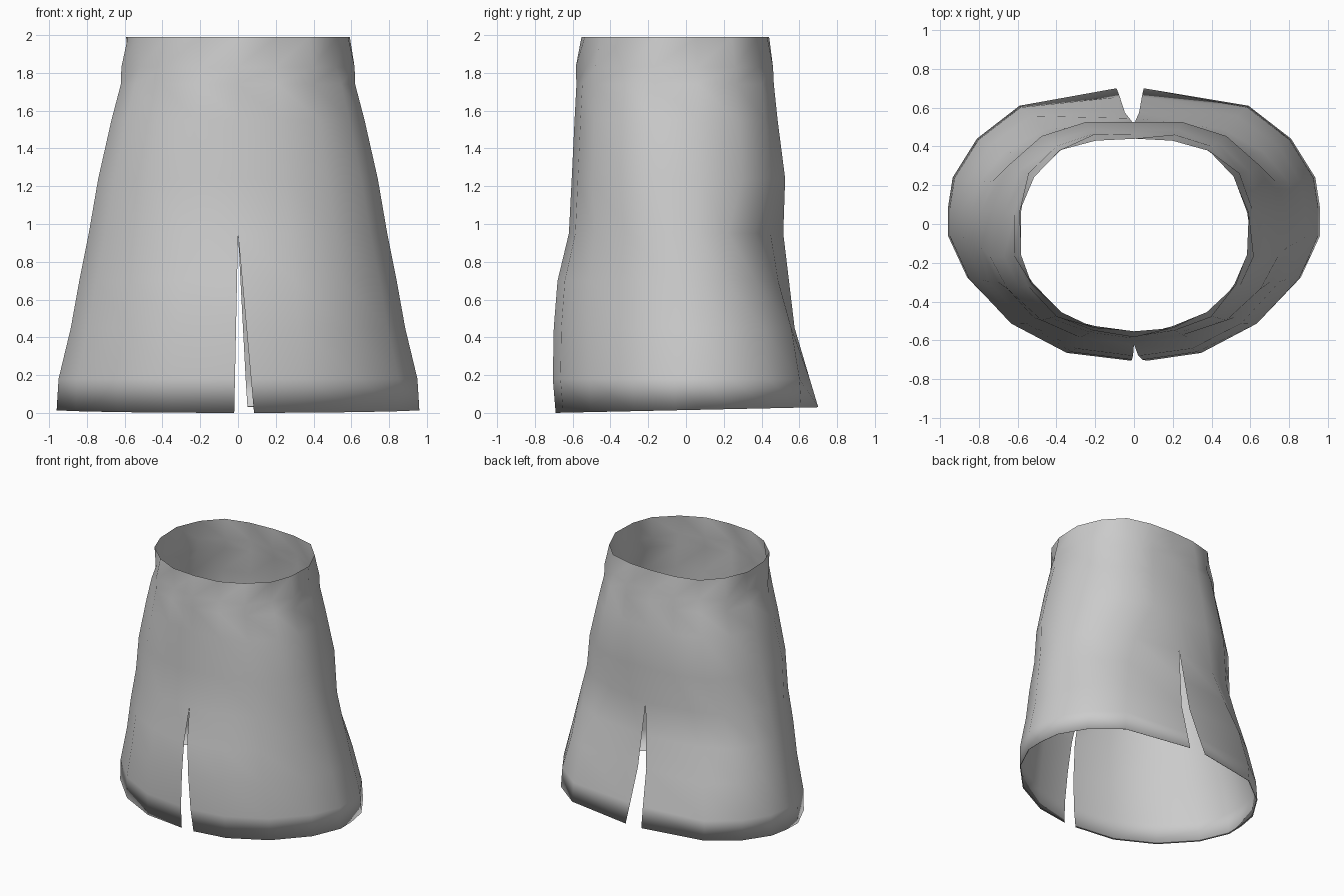
import bpy, bmesh

cube = bpy.data.objects.get("Cube")
if cube:
    bpy.data.objects.remove(cube, do_unlink=True)

# Half outlines of the waist and the hem, from back centre to front centre
WAIST = [(0, .44), (.2, .44), (.38, .38), (.52, .25), (.585, .06),
         (.59, -.16), (.52, -.31), (.38, -.46), (.2, -.53), (0, -.56)]
HEM = [(0, .70), (.59, .61), (.81, .44), (.935, .24), (.96, .08),
       (.96, -.06), (.86, -.28), (.64, -.51), (.35, -.66), (0, -.70)]

# Rings: height, half width, front depth, back depth at the centre,
# back depth beside it, blend from waist to hem outline, gather strength
RINGS = [(1.99, .59, .56, .435, .435, 0, -.012),
         (1.83, .603, .57, .45, .45, 0, .024),
         (1.74, .62, .58, .465, .465, 0, 0),
         (1.55, .67, .59, .485, .485, 0, 0),
         (1.24, .74, .605, .525, .525, 0, 0),
         (.95, .79, .62, .515, .475, .45, 0),
         (.70, .84, .68, .545, .54, .75, 0),
         (.45, .885, .70, .575, .635, .95, 0),
         (.18, .95, .705, .655, .69, 1, 0),
         (0, .96, .69, .70, .70, 1, 0),
         (.004, .952, .682, .692, .692, 1, 0)]   # turned hem lip
SLIT_TOP = .95
SLIT = {1: (.05, .085), -1: (.09, .02)}   # back and front gap on each side
LAST = len(HEM) - 1


def point(ring, col, side):
    z, width, front, back, back_side, t, gather = ring
    (ax, ay), (bx, by) = WAIST[col], HEM[col]
    x = width * (ax / .59 * (1 - t) + bx / .96 * t)
    n = ay / (.44 if ay > 0 else .56) * (1 - t) + by / .70 * t
    if n < 0:
        y = n * front
    else:
        y = n * (back if col == 0 else back_side)
    # gathers alternate in and out around the waistband
    k = 1 + (gather if col % 2 else -gather)
    x, y = x * k, y * k
    # slit edges
    opening = max(0, 1 - z / SLIT_TOP)
    if col == 0:
        x = SLIT[side][0] * opening
    elif col == LAST:
        x = SLIT[side][1] * opening
    if z < .1:                            # the hem rises towards the back
        z += .03 * (y + .7) / 1.4
    return side * x, y, z


# Skirt shell: two halves welded above the slits
bm = bmesh.new()
for side in (1, -1):
    grid = [[bm.verts.new(point(r, c, side)) for c in range(LAST + 1)] for r in RINGS]
    for r in range(len(RINGS) - 1):
        for c in range(LAST):
            a, b = grid[r][c], grid[r][c + 1]
            d, e = grid[r + 1][c], grid[r + 1][c + 1]
            # creases slant the same way all round the waistband
            if r < 2:
                polys = [(a, b, e), (a, e, d)] if side > 0 else [(a, b, d), (b, e, d)]
            else:
                polys = [(a, b, e, d)]
            for p in polys:
                bm.faces.new(p if side < 0 else p[::-1])
bmesh.ops.remove_doubles(bm, verts=bm.verts, dist=.0005)
bmesh.ops.recalc_face_normals(bm, faces=bm.faces)
# Make sure the outside faces outward
if sum(f.normal.x * f.calc_center_median().x for f in bm.faces) < 0:
    bmesh.ops.reverse_faces(bm, faces=bm.faces)

mesh = bpy.data.meshes.new("skirt")
bm.to_mesh(mesh)
bm.free()
mesh.shade_smooth()

# Plain cloth
cloth = bpy.data.materials.new("grey_cloth")
cloth.use_nodes = True
colour = (.6, .6, .6, 1)
cloth.diffuse_color = colour
cloth.node_tree.nodes["Principled BSDF"].inputs["Base Color"].default_value = colour
mesh.materials.append(cloth)

skirt = bpy.data.objects.new("skirt", mesh)
bpy.context.collection.objects.link(skirt)
